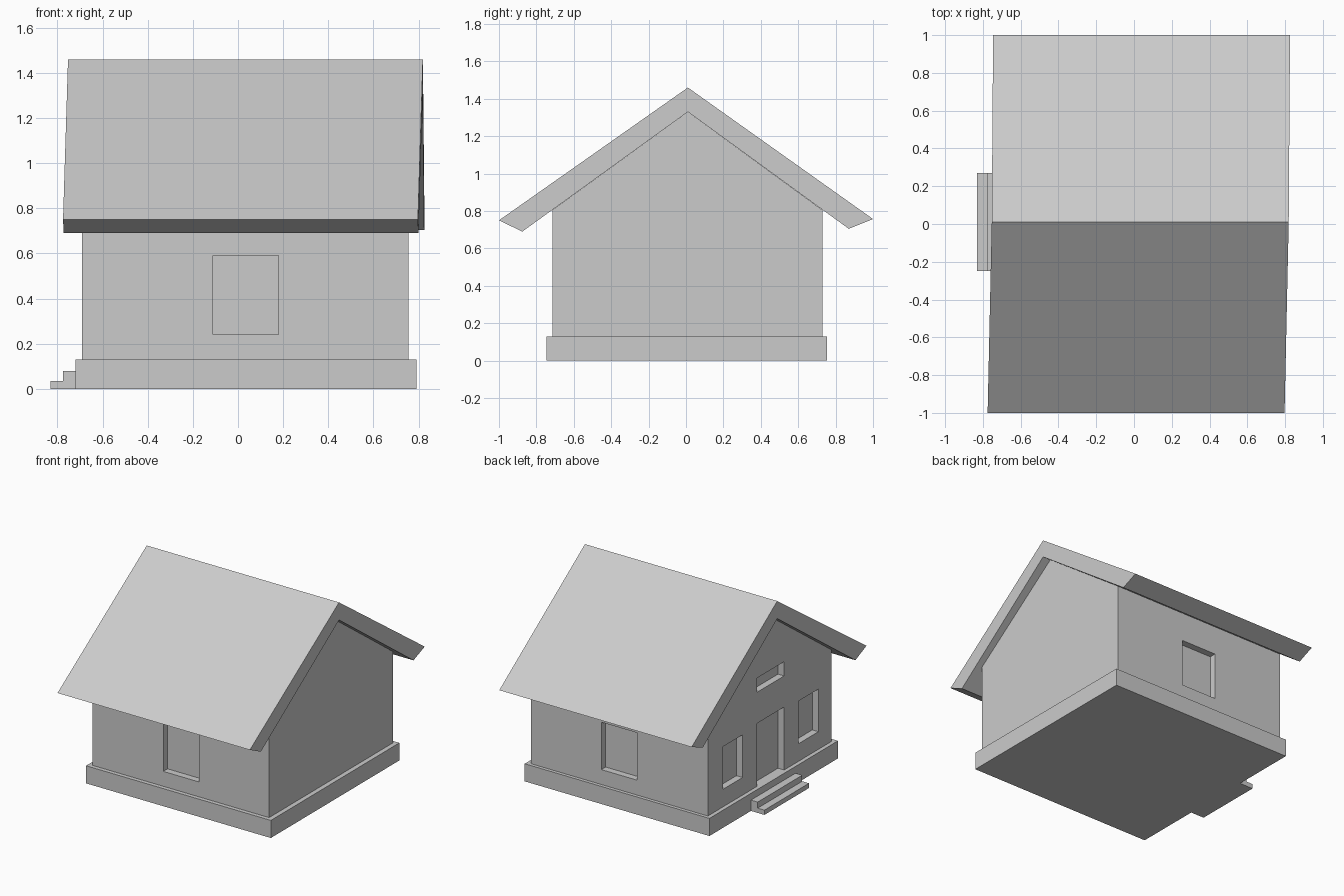
import bpy
import bmesh

if "Cube" in bpy.data.objects:
    bpy.data.objects.remove(bpy.data.objects["Cube"])


def prism(name, profile, x0, x1, skew=lambda y: 0.0):
    """Extrude a (y, z) profile along x; skew shifts x depending on y."""
    bm = bmesh.new()
    ends = [[bm.verts.new((x + skew(y), y, z)) for y, z in profile] for x in (x0, x1)]
    n = len(profile)
    for i in range(n):
        j = (i + 1) % n
        bm.faces.new((ends[0][i], ends[0][j], ends[1][j], ends[1][i]))
    for end in ends:
        bm.faces.new(end)
    bmesh.ops.recalc_face_normals(bm, faces=bm.faces)
    bmesh.ops.triangulate(bm, faces=[f for f in bm.faces if len(f.verts) > 4])
    mesh = bpy.data.meshes.new(name)
    bm.to_mesh(mesh)
    bm.free()
    obj = bpy.data.objects.new(name, mesh)
    bpy.context.collection.objects.link(obj)
    return obj


def box(name, x, y, z):
    profile = [(y[0], z[0]), (y[1], z[0]), (y[1], z[1]), (y[0], z[1])]
    return prism(name, profile, x[0], x[1])


X0, X1 = -0.69, 0.755      # wall extents
Y0, Y1 = -0.715, 0.73
FLOOR = 0.13
DEPTH = 0.05               # recess depth of openings

# Plinth and entrance steps
box("foundation", (-0.72, 0.79), (-0.745, 0.755), (0, FLOOR))
box("upper_step", (-0.775, -0.72), (-0.25, 0.27), (0, 0.08))
box("lower_step", (-0.83, -0.775), (-0.25, 0.27), (0, 0.035))

# Gabled walls
walls = prism("walls", [(Y0, FLOOR), (Y1, FLOOR), (Y1, 0.805),
                        (0.01, 1.33), (Y0, 0.805)], X0, X1)

# Recessed windows and door
side_x, side_z = (-0.11, 0.18), (0.24, 0.59)
gable_x = (X0 - 0.1, X0 + DEPTH)
openings = {
    "front_window": (side_x, (Y0 - 0.1, Y0 + DEPTH), side_z),
    "back_window": (side_x, (Y1 - DEPTH, Y1 + 0.1), side_z),
    "door": (gable_x, (-0.16, 0.155), (FLOOR - 0.05, 0.595)),
    "attic_window": (gable_x, (-0.16, 0.155), (0.825, 0.93)),
    "entrance_window_a": (gable_x, (0.325, 0.555), (0.26, 0.575)),
    "entrance_window_b": (gable_x, (-0.56, -0.325), (0.26, 0.575)),
}
for name, dims in openings.items():
    cutter = box(name + "_cutter", *dims)
    cutter.hide_render = True
    cutter.display_type = 'WIRE'
    mod = walls.modifiers.new(name, 'BOOLEAN')
    mod.operation = 'DIFFERENCE'
    mod.solver = 'EXACT'
    mod.object = cutter

# Slightly skewed pitched roof
roof_profile = [(-1.0, 0.75), (-0.875, 0.69), (0.01, 1.33),
                (0.87, 0.705), (1.0, 0.757), (0.01, 1.46)]
prism("roof", roof_profile, -0.753, 0.819,
      lambda y: (0.022 if y < 0 else 0.007) * y)
